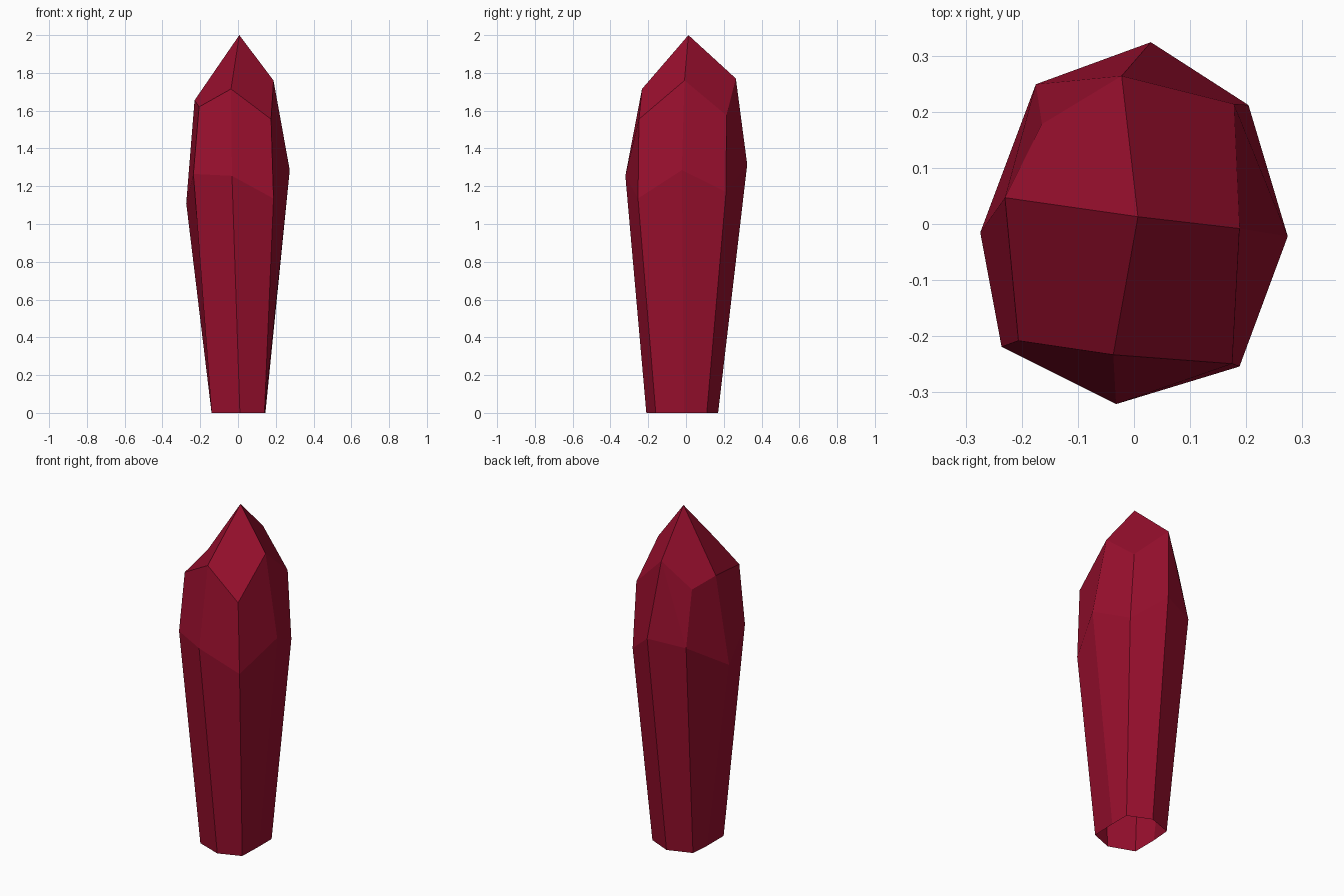
import bpy, bmesh

# Eight-sided rings, counter-clockwise from the right side
base = [(0.145, -0.01, 0), (0.145, 0.11, 0), (0.01, 0.17, 0), (-0.13, 0.12, 0),
        (-0.14, 0.0, 0), (-0.14, -0.155, 0), (0.01, -0.21, 0), (0.14, -0.16, 0)]
belly = [(0.274, -0.022, 1.285), (0.204, 0.212, 1.17), (0.03, 0.324, 1.315), (-0.175, 0.249, 1.283),
         (-0.274, -0.015, 1.11), (-0.236, -0.219, 1.265), (-0.032, -0.321, 1.255), (0.188, -0.254, 1.135)]
shoulder = [(0.188, -0.008, 1.76), (0.178, 0.214, 1.575), (-0.022, 0.264, 1.77), (-0.164, 0.178, 1.604),
            (-0.23, 0.047, 1.655), (-0.206, -0.208, 1.62), (-0.037, -0.233, 1.715), (0.175, -0.249, 1.555)]

bm = bmesh.new()
rings = [[bm.verts.new(p) for p in ring] for ring in (base, belly, shoulder)]
tip = bm.verts.new((0.007, 0.013, 2.0))

# Tapering shaft and shoulder bands (the bottom stays open)
for low, high in zip(rings, rings[1:]):
    for i in range(8):
        j = (i + 1) % 8
        if high is rings[2] and i == 2:
            # this back facet is creased across its diagonal
            bm.faces.new((low[i], low[j], high[i]))
            bm.faces.new((low[j], high[j], high[i]))
        else:
            bm.faces.new((low[i], low[j], high[j], high[i]))

# Four kite-shaped facets meeting at the tip
top = rings[2]
for i in range(0, 8, 2):
    bm.faces.new((top[i], top[i + 1], top[(i + 2) % 8], tip))

mesh = bpy.data.meshes.new("crystal")
bm.to_mesh(mesh)
bm.free()
crystal = bpy.data.objects.new("crystal", mesh)
bpy.context.collection.objects.link(crystal)

# Deep red
red = bpy.data.materials.new("deep_red")
red.diffuse_color = (0.32, 0.0048, 0.027, 1)
mesh.materials.append(red)
